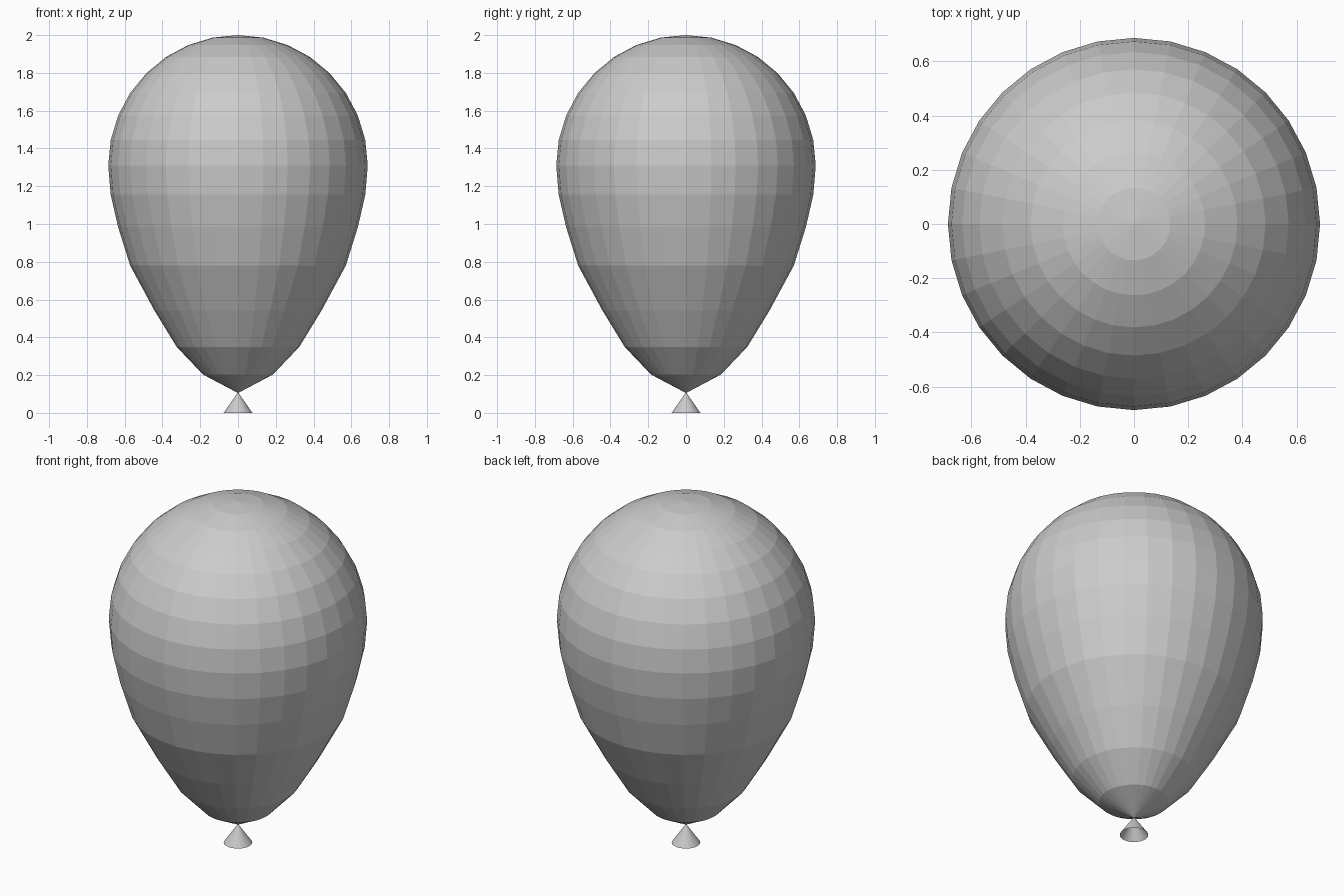
import bpy, bmesh
from math import cos, sin, pi

cube = bpy.data.objects.get("Cube")
if cube:
    bpy.data.objects.remove(cube, do_unlink=True)

SIDES = 32
rubber = bpy.data.materials.new("grey rubber")
rubber.use_nodes = True
GREY = (0.6, 0.6, 0.6, 1)
rubber.diffuse_color = GREY
rubber.node_tree.nodes["Principled BSDF"].inputs["Base Color"].default_value = GREY


def lathe(name, profile):
    """Spin a bottom-to-top (radius, height) profile round z; zero radius is a pole."""
    bm = bmesh.new()
    rings = []
    for r, z in profile:
        count = SIDES if r else 1
        rings.append([bm.verts.new((r * cos(2 * pi * i / SIDES),
                                    r * sin(2 * pi * i / SIDES), z))
                      for i in range(count)])
    for low, high in zip(rings, rings[1:]):
        for i in range(SIDES):
            j = (i + 1) % SIDES
            corners = [low[i % len(low)], low[j % len(low)],
                       high[j % len(high)], high[i % len(high)]]
            bm.faces.new(list(dict.fromkeys(corners)))
    mesh = bpy.data.meshes.new(name)
    bm.to_mesh(mesh)
    bm.free()
    mesh.materials.append(rubber)
    obj = bpy.data.objects.new(name, mesh)
    bpy.context.collection.objects.link(obj)
    return obj


# Balloon body: round crown, long taper to a pinched tip
RADIUS, EQUATOR = 0.687, 1.31
taper = [(0, 0.105), (0.185, 0.203), (0.325, 0.35), (0.443, 0.543),
         (0.571, 0.78), (0.635, 0.985), (0.674, 1.155)]
crown = [(RADIUS * cos(pi * k / 16), EQUATOR + (2 - EQUATOR) * sin(pi * k / 16))
         for k in range(8)]
lathe("balloon_body", taper + crown + [(0, 2)])

# Flared, open-ended neck below the tip
lathe("balloon_neck", [(0.076, 0), (0, 0.11)])
